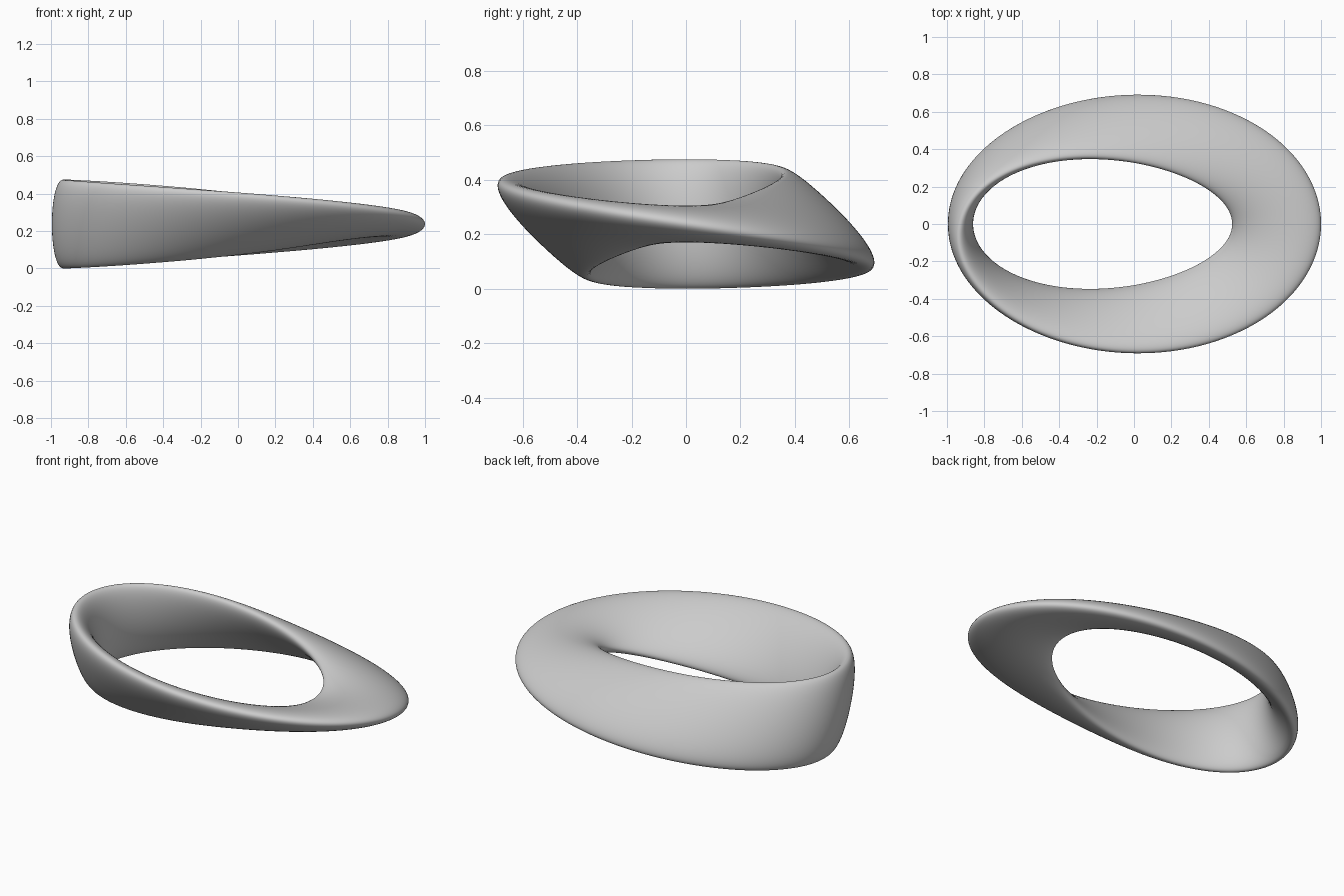
import bpy
import bmesh
from math import cos, sin, pi

cube = bpy.data.objects.get("Cube")
if cube:
    bpy.data.objects.remove(cube)

# Ring path and elliptical cross-section sizes
PATH_X, PATH_Y = 0.845, 0.513
SHIFT_X, MID_Z = -0.0825, 0.2375
HALF_WIDTH, HALF_THICK = 0.2375, 0.0675
STEPS, SIDES = 240, 64

grey = bpy.data.materials.new("plain grey")
grey.use_nodes = True
colour = (0.6, 0.6, 0.6, 1)
grey.diffuse_color = colour
grey.node_tree.nodes["Principled BSDF"].inputs["Base Color"].default_value = colour


def section_point(turn, around):
    """Point on the oval section, which makes half a twist per lap."""
    twist = -turn / 2
    u, v = HALF_WIDTH * cos(around), HALF_THICK * sin(around)
    out = u * cos(twist) - v * sin(twist)
    up = u * sin(twist) + v * cos(twist)
    return ((PATH_X + out) * cos(turn) + SHIFT_X,
            (PATH_Y + out) * sin(turn),
            MID_Z + up)


# Twisted band: sweep the section round the oval path
bm = bmesh.new()
rings = [[bm.verts.new(section_point(2 * pi * i / STEPS, 2 * pi * j / SIDES))
          for j in range(SIDES)] for i in range(STEPS)]

# The last ring joins the first one turned by half its sides
rings.append([rings[0][(j + SIDES // 2) % SIDES] for j in range(SIDES)])
for ring, following in zip(rings, rings[1:]):
    for j in range(SIDES):
        k = (j + 1) % SIDES
        bm.faces.new((ring[j], following[j], following[k], ring[k]))
bmesh.ops.recalc_face_normals(bm, faces=bm.faces)

mesh = bpy.data.meshes.new("twisted_band")
bm.to_mesh(mesh)
bm.free()
mesh.materials.append(grey)
mesh.shade_smooth()
band = bpy.data.objects.new("twisted_band", mesh)
bpy.context.collection.objects.link(band)
